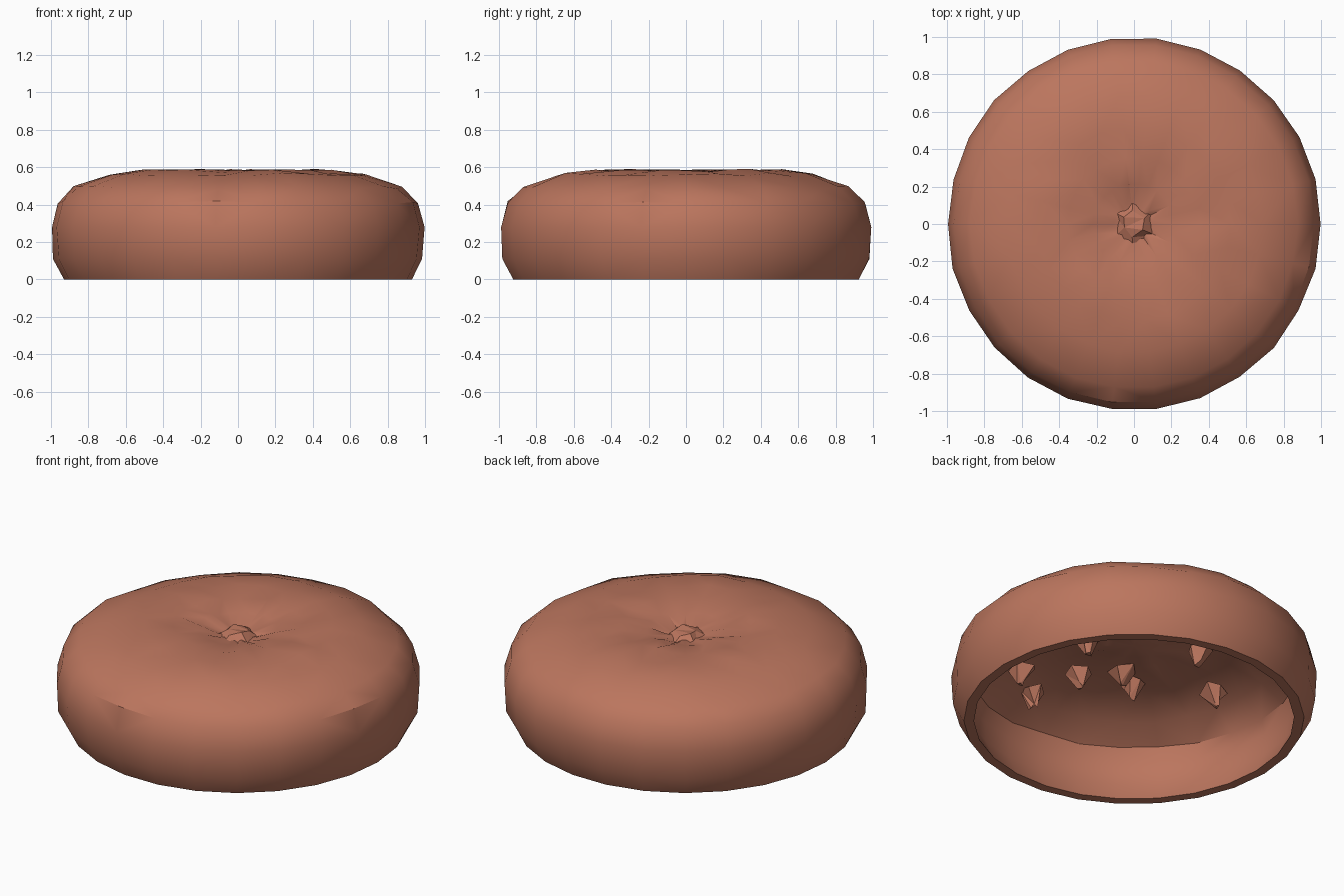
import bpy, bmesh, math, random
from mathutils import Vector

random.seed(4)
cube = bpy.data.objects.get("Cube")
if cube:
    bpy.data.objects.remove(cube, do_unlink=True)

clay = bpy.data.materials.new("baked_clay")
clay.use_nodes = True
colour = (0.50, 0.18, 0.112, 1)
clay.diffuse_color = colour
clay.node_tree.nodes["Principled BSDF"].inputs["Base Color"].default_value = colour

SIDES = 26


def finish(name, bm, angle):
    """Turn a bmesh into a shaded object."""
    mesh = bpy.data.meshes.new(name)
    bm.to_mesh(mesh)
    bm.free()
    mesh.materials.append(clay)
    obj = bpy.data.objects.new(name, mesh)
    bpy.context.collection.objects.link(obj)
    bpy.ops.object.select_all(action='DESELECT')
    obj.select_set(True)
    bpy.context.view_layer.objects.active = obj
    if angle:
        bpy.ops.object.shade_smooth_by_angle(angle=math.radians(angle))
    return obj


# Hollow bun: outer skin from the crown down, flat rim, then the inner skin up
outer = [(0, .52), (.11, .525), (.22, .56), (.36, .58), (.52, .58), (.69, .56),
         (.88, .49), (.965, .41), (1, .28), (.99, .11), (.93, 0)]
inner = [(.875, 0), (.93, .12), (.94, .25), (.91, .34), (.78, .43),
         (.58, .49), (.3, .5), (.15, .47), (0, .46)]
profile = outer + inner

bm = bmesh.new()
rings = []
for r, z in profile:
    if r == 0:
        rings.append([bm.verts.new((0, 0, z))] * SIDES)
        continue
    ring = []
    for i in range(SIDES):
        a = math.tau * i / SIDES
        # Uneven hand-made top, clean rim
        dz = random.uniform(-.01, .01) if z > .3 else 0
        dr = random.uniform(-.007, 0) if z > 0 else 0
        ring.append(bm.verts.new(((r + dr) * math.cos(a), (r + dr) * math.sin(a), z + dz)))
    rings.append(ring)
for a, b in zip(rings, rings[1:]):
    for i in range(SIDES):
        j = (i + 1) % SIDES
        corners = list(dict.fromkeys((a[i], b[i], b[j], a[j])))
        bm.faces.new(corners)
bmesh.ops.recalc_face_normals(bm, faces=bm.faces)
bmesh.ops.triangulate(bm, faces=bm.faces)
finish("bun_shell", bm, 34)

# Faceted nub in the crown dimple
bm = bmesh.new()
bmesh.ops.create_cone(bm, cap_ends=True, segments=6, radius1=.14, radius2=.06, depth=.05)
for v in bm.verts:
    v.co += Vector([random.uniform(-.012, .012) for _ in range(3)])
    v.co.z += .53
bmesh.ops.triangulate(bm, faces=bm.faces)
finish("crown_nub", bm, 0)

# Lumps hanging under the ceiling, given as across and depth along the diagonal
spots = [(-.32, .18), (-.06, .25), (-.16, .37), (-.5, .48), (-.38, .5), (.28, .32),
         (.44, .04), (.3, .09), (.17, .63), (.4, .59), (-.7, .23),
         (-.4, -.3), (.1, -.35), (.5, -.4), (-.1, -.6)]
bm = bmesh.new()
for u, v in spots:
    x, y = (v - u) / math.sqrt(2), (-v - u) / math.sqrt(2)
    new = bmesh.ops.create_cone(bm, cap_ends=True, segments=5, radius1=.015,
                                radius2=.075, depth=.1)["verts"]
    for p in new:
        p.co += Vector([random.uniform(-.018, .018) for _ in range(3)])
        p.co += Vector((x, y, .45 - .12 * (u * u + v * v)))
bmesh.ops.triangulate(bm, faces=bm.faces)
finish("ceiling_lumps", bm, 0)
